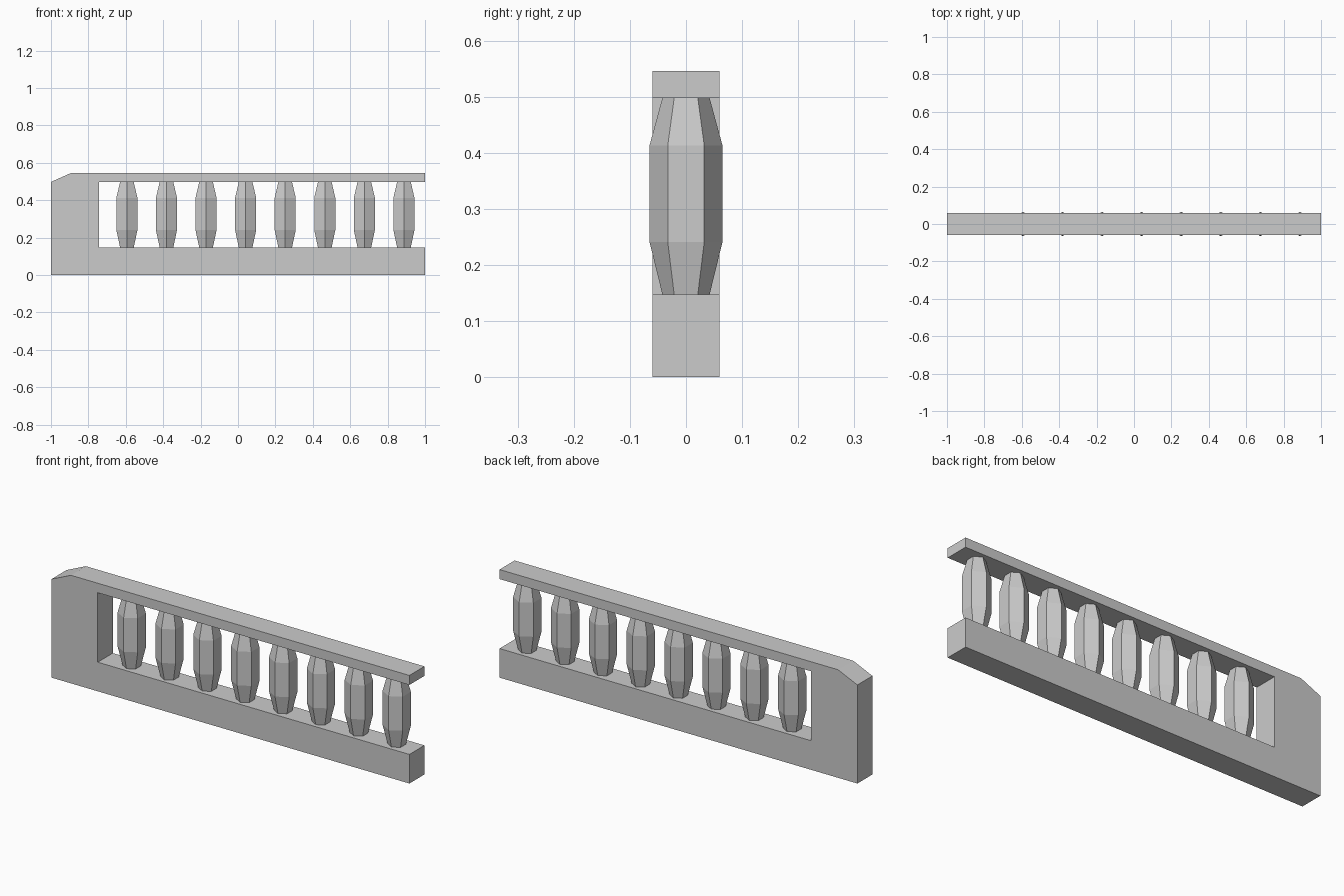
import bpy, bmesh, math

if "Cube" in bpy.data.objects:
    bpy.data.objects.remove(bpy.data.objects["Cube"])


def make_object(name, bm):
    bmesh.ops.recalc_face_normals(bm, faces=bm.faces[:])
    mesh = bpy.data.meshes.new(name)
    bm.to_mesh(mesh)
    bm.free()
    obj = bpy.data.objects.new(name, mesh)
    bpy.context.collection.objects.link(obj)
    return obj


# Frame: C-shaped side profile (end post, plinth, handrail) extruded in depth
HALF_DEPTH = 0.06
BASE_TOP, RAIL_BOTTOM, RAIL_TOP = 0.147, 0.498, 0.546
profile = [(-1, 0), (1, 0), (1, BASE_TOP), (-0.742, BASE_TOP),
           (-0.742, RAIL_BOTTOM), (1, RAIL_BOTTOM), (1, RAIL_TOP),
           (-0.892, RAIL_TOP), (-1, RAIL_BOTTOM)]
bm = bmesh.new()
face = bm.faces.new([bm.verts.new((x, -HALF_DEPTH, z)) for x, z in profile])
ext = bmesh.ops.extrude_face_region(bm, geom=[face])
moved = [v for v in ext["geom"] if isinstance(v, bmesh.types.BMVert)]
bmesh.ops.translate(bm, verts=moved, vec=(0, 2 * HALF_DEPTH, 0))
make_object("balustrade_frame", bm)

# Balusters: six-sided barrels, corners facing front and back
SIDES = 6
rings = [(0.042, BASE_TOP), (0.065, 0.241), (0.065, 0.413), (0.042, RAIL_BOTTOM)]


def baluster(name, x):
    bm = bmesh.new()
    loops = []
    for r, z in rings:
        angles = [math.pi / 2 + 2 * math.pi * i / SIDES for i in range(SIDES)]
        loops.append([bm.verts.new((r * math.cos(a), r * math.sin(a), z)) for a in angles])
    for low, high in zip(loops, loops[1:]):
        for i in range(SIDES):
            j = (i + 1) % SIDES
            bm.faces.new((low[i], low[j], high[j], high[i]))
    make_object(name, bm).location.x = x


for n in range(8):
    baluster(f"baluster_{n + 1}", -0.594 + n * 0.2116)
